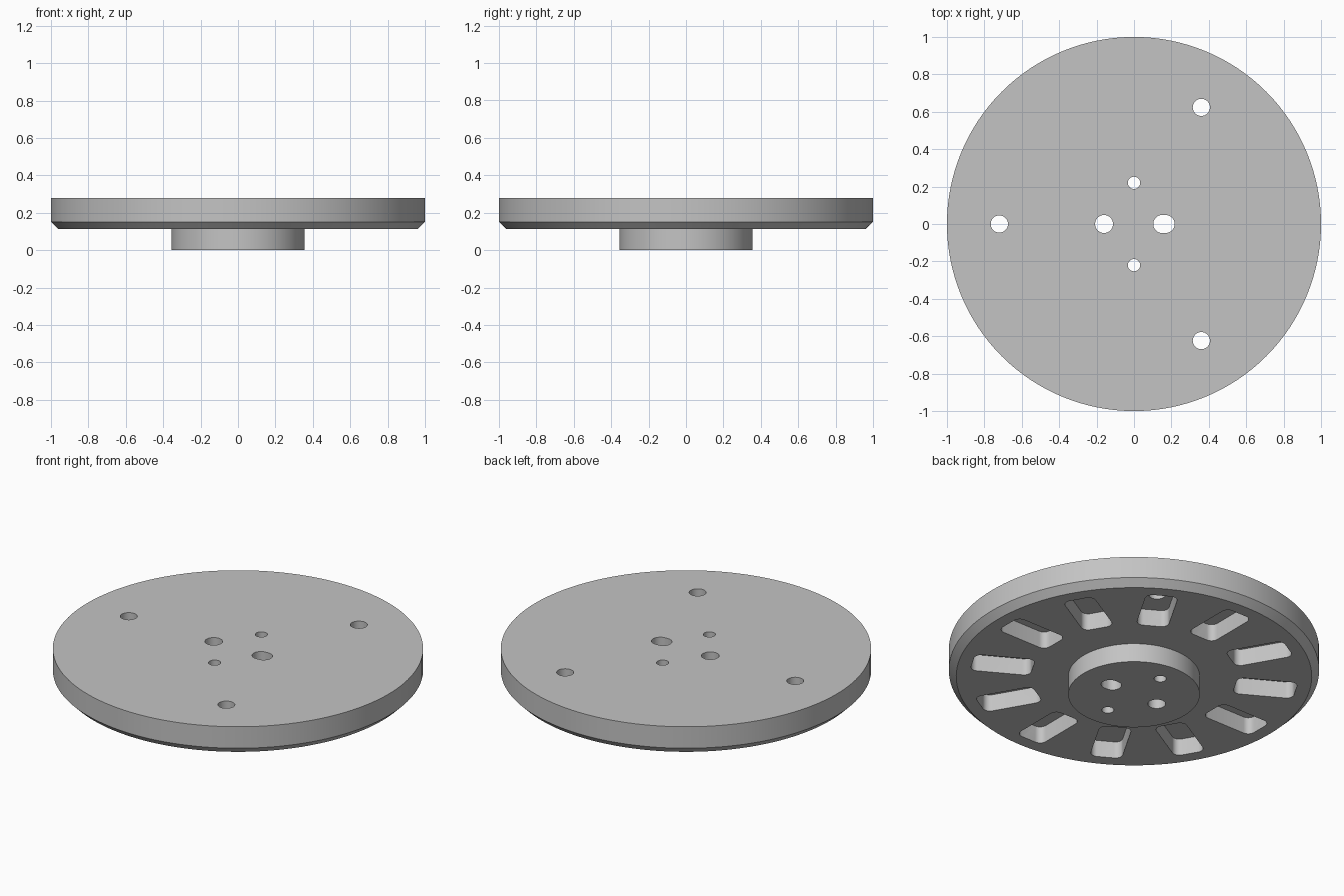
import bpy, bmesh
from math import pi, cos, sin, radians

cube = bpy.data.objects.get("Cube")
if cube:
    bpy.data.objects.remove(cube, do_unlink=True)

# One plain grey metal
grey = bpy.data.materials.new("grey_metal")
grey.use_nodes = True
colour = (0.55, 0.55, 0.55, 1)
grey.diffuse_color = colour
grey.node_tree.nodes["Principled BSDF"].inputs["Base Color"].default_value = colour


def make_object(name, bm):
    bmesh.ops.recalc_face_normals(bm, faces=bm.faces)
    mesh = bpy.data.meshes.new(name)
    bm.to_mesh(mesh)
    bm.free()
    mesh.materials.append(grey)
    obj = bpy.data.objects.new(name, mesh)
    bpy.context.collection.objects.link(obj)
    return obj


def add_prism(bm, outline, z0, z1):
    """Closed upright prism over a flat outline."""
    base = bm.faces.new([bm.verts.new((x, y, z0)) for x, y in outline])
    grown = bmesh.ops.extrude_face_region(bm, geom=[base], use_keep_orig=True)
    top = [v for v in grown["geom"] if isinstance(v, bmesh.types.BMVert)]
    bmesh.ops.translate(bm, verts=top, vec=(0, 0, z1 - z0))


def rounded_box(cx, cy, half_x, half_y, r, angle=0, steps=8):
    """Rounded rectangle outline, turned about the origin."""
    corners = [(1, 1), (-1, 1), (-1, -1), (1, -1)]
    points = []
    for i, (sx, sy) in enumerate(corners):
        for k in range(steps + 1):
            a = (i + k / steps) * pi / 2
            x = cx + sx * (half_x - r) + r * cos(a)
            y = cy + sy * (half_y - r) + r * sin(a)
            points.append((x * cos(angle) - y * sin(angle),
                           x * sin(angle) + y * cos(angle)))
    return points


def circle(cx, cy, r, steps=32):
    return [(cx + r * cos(2 * pi * i / steps), cy + r * sin(2 * pi * i / steps))
            for i in range(steps)]


def cut(target, bm):
    cutter = make_object("cutter", bm)
    cutter.hide_render = True
    mod = target.modifiers.new("cut", "BOOLEAN")
    mod.operation, mod.solver, mod.object = "DIFFERENCE", "EXACT", cutter
    bpy.context.view_layer.objects.active = target
    bpy.ops.object.modifier_apply(modifier=mod.name)
    bpy.data.objects.remove(cutter, do_unlink=True)


# Chamfered disc with a round hub beneath, turned from one profile
HUB, TOP, UNDER = 0.355, 0.28, 0.112
profile = [(HUB, 0), (HUB, UNDER), (0.96, UNDER), (1, 0.152), (1, TOP)]
bm = bmesh.new()
rings = [[bm.verts.new((x, y, z)) for x, y in circle(0, 0, r, 128)]
         for r, z in profile]
for low, high in zip(rings, rings[1:]):
    for i in range(len(low)):
        j = (i + 1) % len(low)
        bm.faces.new((low[i], low[j], high[j], high[i]))
bm.faces.new(rings[0])
bm.faces.new(rings[-1])
disc = make_object("disc_with_hub", bm)

# Ring of twelve blind pockets in the underside
bm = bmesh.new()
for i in range(12):
    add_prism(bm, rounded_box(0.72, 0, 0.165, 0.087, 0.04, radians(30 * i)),
              0.05, 0.212)
cut(disc, bm)

# Through holes: three outer, two small inner, one round and one slotted
holes = [circle(0.72 * cos(radians(a)), 0.72 * sin(radians(a)), 0.046)
         for a in (60, 180, 300)]
holes += [circle(0, y, 0.033) for y in (-0.22, 0.22)]
holes.append(circle(-0.16, 0, 0.048))
holes.append(rounded_box(0.16, 0, 0.057, 0.048, 0.0475))
bm = bmesh.new()
for outline in holes:
    add_prism(bm, outline, -0.1, 0.4)
cut(disc, bm)

# Smooth curved walls, crisp edges
bpy.ops.object.select_all(action="DESELECT")
disc.select_set(True)
bpy.context.view_layer.objects.active = disc
bpy.ops.object.shade_smooth_by_angle(angle=radians(30))
